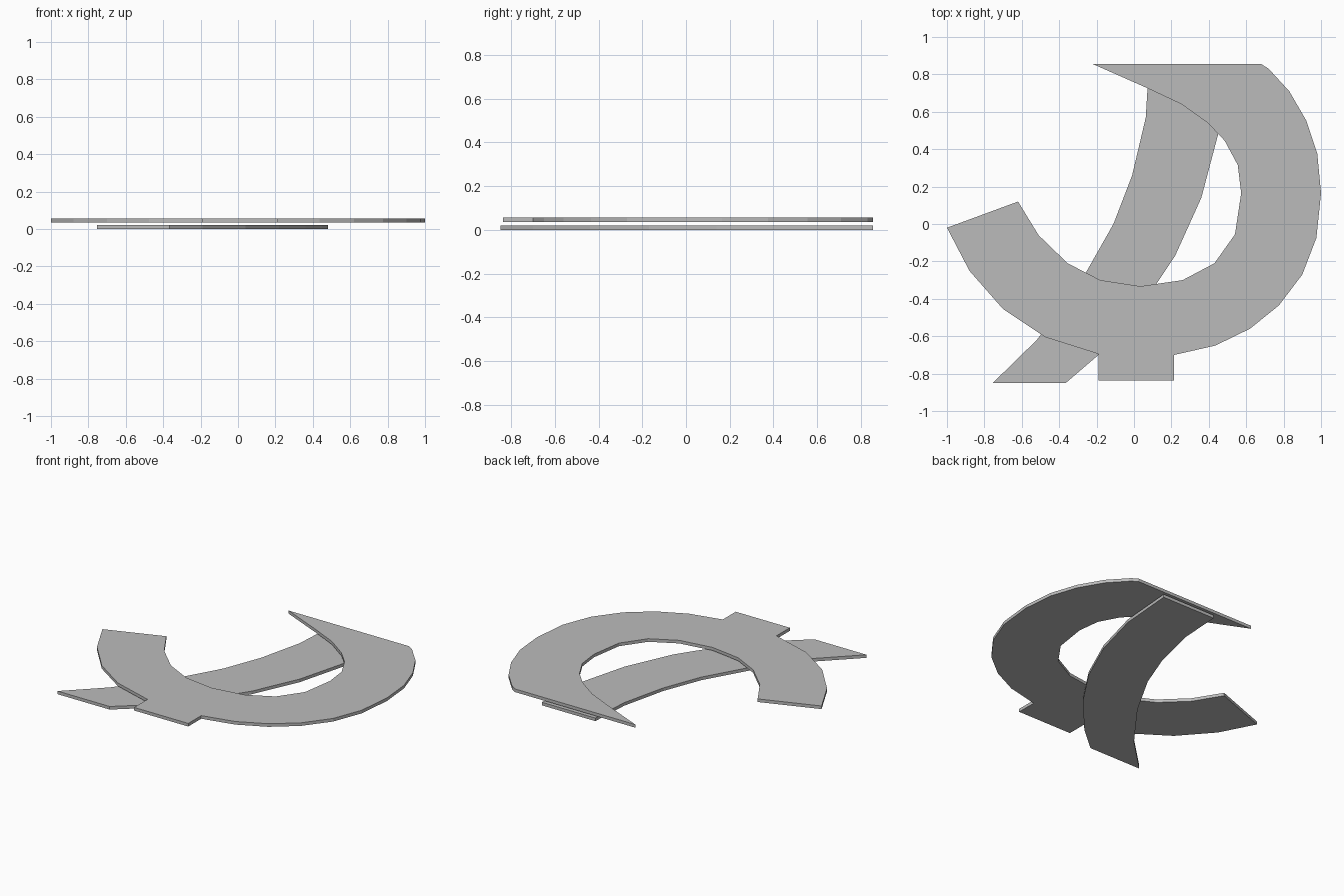
import bpy
import bmesh
from mathutils import Vector

default_cube = bpy.data.objects.get("Cube")
if default_cube:
    bpy.data.objects.remove(default_cube, do_unlink=True)


def make_material(name, colour):
    material = bpy.data.materials.new(name)
    material.use_nodes = True
    material.diffuse_color = colour
    shader = next(node for node in material.node_tree.nodes if node.type == "BSDF_PRINCIPLED")
    shader.inputs["Base Color"].default_value = colour
    return material


def make_plate(name, outline, bottom, thickness, material):
    """Extrude a closed flat outline upwards into a solid plate."""
    bm = bmesh.new()
    face = bm.faces.new([bm.verts.new((x, y, bottom)) for x, y in outline])
    extruded = bmesh.ops.extrude_face_region(bm, geom=[face], use_keep_orig=True)
    top_verts = [item for item in extruded["geom"] if isinstance(item, bmesh.types.BMVert)]
    bmesh.ops.translate(bm, verts=top_verts, vec=Vector((0, 0, thickness)))
    bmesh.ops.recalc_face_normals(bm, faces=bm.faces[:])
    mesh = bpy.data.meshes.new(name)
    bm.to_mesh(mesh)
    bm.free()
    mesh.materials.append(material)
    plate = bpy.data.objects.new(name, mesh)
    bpy.context.scene.collection.objects.link(plate)
    return plate


grey = make_material("plain grey", (0.5, 0.5, 0.5, 1.0))
thickness = 0.021

# Lower curved blade: left and right edges, both from the far end to the near tip
blade_left = [(.08, .855), (.063, .57), (-.01, .26), (-.11, 0),
              (-.28, -.3), (-.52, -.62), (-.755, -.85)]
blade_right = [(.48, .855), (.45, .48), (.36, .14), (.22, -.17),
               (.04, -.44), (-.19, -.7), (-.365, -.85)]
make_plate("lower_curved_blade", blade_left + blade_right[::-1], 0, thickness, grey)

# Upper open ring: outer edge clockwise from the pointed tip, with a square tab
outer_right = [(-.22, .855), (.68, .855), (.72, .83), (.83, .71), (.92, .555),
               (.98, .375), (1, .165), (.975, -.075), (.9, -.27),
               (.775, -.435), (.62, -.56), (.435, -.65)]
tab = [(.215, -.7), (.215, -.838), (-.19, -.838), (-.19, -.695)]
outer_left = [(-.475, -.605), (-.7, -.455), (-.88, -.25), (-1, -.02)]

# Inner edge of the ring, from the blunt end back to the pointed tip
inner_edge = [(-.62, .12), (-.51, -.06), (-.355, -.21), (-.18, -.3),
              (.035, -.333), (.26, -.3), (.43, -.21), (.54, -.055),
              (.573, .165), (.555, .315), (.485, .445), (.395, .54),
              (.255, .64), (.07, .727)]
make_plate("upper_open_ring", outer_right + tab + outer_left + inner_edge,
           0.036, thickness, grey)
